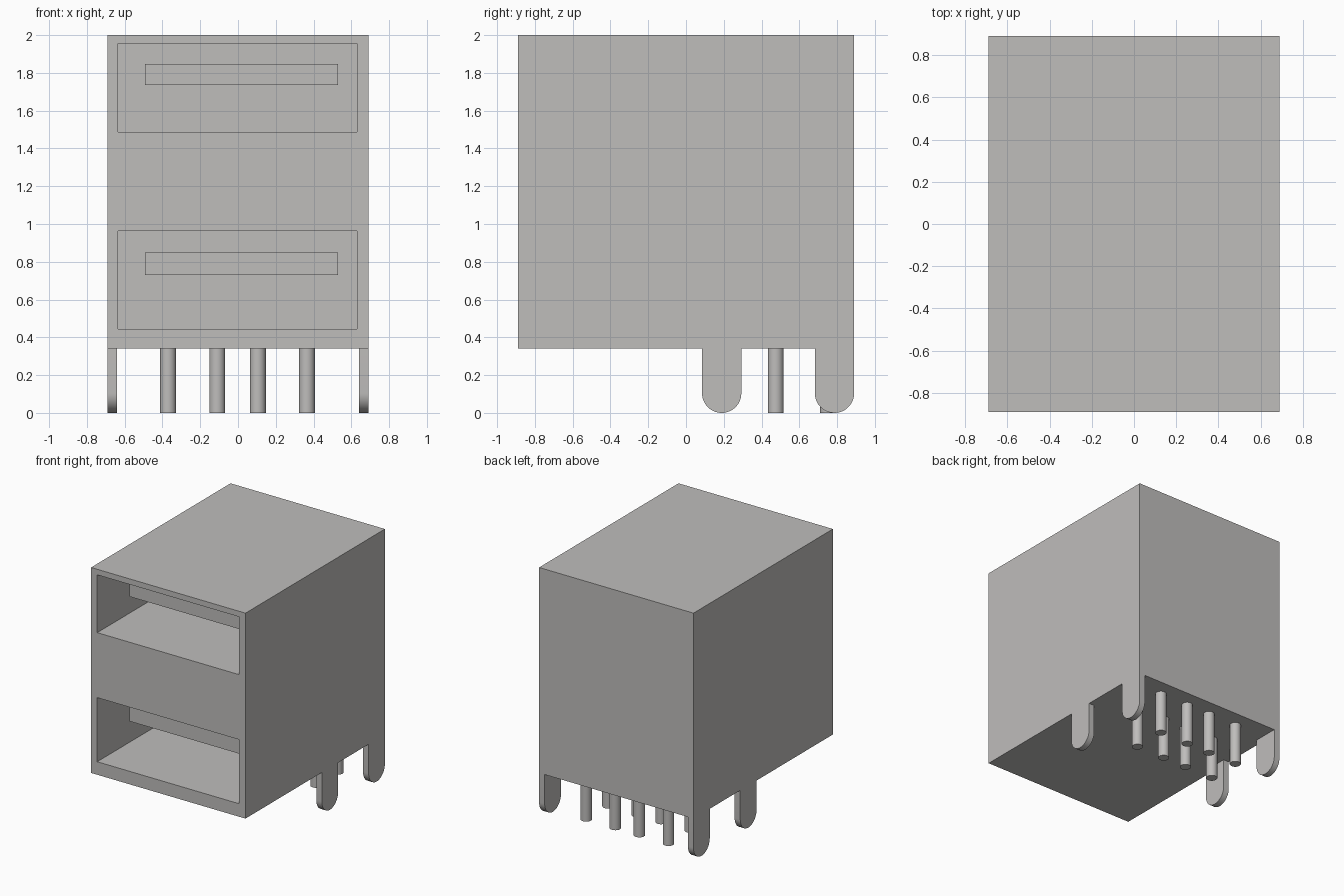
import bpy, bmesh, math

if "Cube" in bpy.data.objects:
    bpy.data.objects.remove(bpy.data.objects["Cube"], do_unlink=True)

grey = bpy.data.materials.new("metal grey")
grey.use_nodes = True
colour = (0.52, 0.51, 0.50, 1)
grey.diffuse_color = colour
bsdf = next(n for n in grey.node_tree.nodes if n.type == "BSDF_PRINCIPLED")
bsdf.inputs["Base Color"].default_value = colour

HALF_X, HALF_Y = 0.69, 0.89
BASE, TOP = 0.34, 2.0
CAVITY_BACK = 0.1


def add_object(name, bm):
    bmesh.ops.recalc_face_normals(bm, faces=bm.faces)
    mesh = bpy.data.meshes.new(name)
    bm.to_mesh(mesh)
    bm.free()
    mesh.materials.append(grey)
    obj = bpy.data.objects.new(name, mesh)
    bpy.context.collection.objects.link(obj)
    return obj


def box(name, xs, ys, zs):
    bm = bmesh.new()
    bmesh.ops.create_cube(bm, size=1)
    for v in bm.verts:
        v.co = [(r[0] + r[1]) / 2 + c * (r[1] - r[0]) for c, r in zip(v.co, (xs, ys, zs))]
    return add_object(name, bm)


def smooth(obj):
    bpy.ops.object.select_all(action="DESELECT")
    obj.select_set(True)
    bpy.context.view_layer.objects.active = obj
    bpy.ops.object.shade_smooth_by_angle(angle=math.radians(35))


# Housing with two sockets, each holding a contact tongue
housing = box("housing", (-HALF_X, HALF_X), (-HALF_Y, HALF_Y), (BASE, TOP))
sockets = {"lower": ((0.445, 0.963), (0.73, 0.848)),
           "upper": ((1.488, 1.955), (1.737, 1.848))}
for level, (opening, tongue) in sockets.items():
    cutter = box(level + "_socket_cutter", (-0.635, 0.63), (-1.1, CAVITY_BACK), opening)
    cutter.hide_render = True
    bpy.context.view_layer.objects.active = housing
    cut = housing.modifiers.new("socket", "BOOLEAN")
    cut.operation = "DIFFERENCE"
    cut.solver = "EXACT"
    cut.object = cutter
    bpy.ops.object.modifier_apply(modifier=cut.name)
    bpy.data.objects.remove(cutter, do_unlink=True)
    box(level + "_tongue", (-0.493, 0.53), (-0.68, CAVITY_BACK), tongue)

# Rounded mounting tabs along both sides
TAB_R, TAB_T = 0.104, 0.05
for side, sign in (("left", 1), ("right", -1)):
    for place, y in (("front", 0.189), ("rear", HALF_Y - TAB_R)):
        bm = bmesh.new()
        outline = [(y - TAB_R, BASE)]
        for i in range(25):
            a = math.pi * (1 + i / 24)
            outline.append((y + TAB_R * math.cos(a), TAB_R + TAB_R * math.sin(a)))
        outline.append((y + TAB_R, BASE))
        face = bm.faces.new([bm.verts.new((sign * HALF_X, py, pz)) for py, pz in outline])
        new = bmesh.ops.extrude_face_region(bm, geom=[face])["geom"]
        for v in new:
            if isinstance(v, bmesh.types.BMVert):
                v.co.x -= sign * TAB_T
        # keep the outer cap that the extrusion may discard
        bmesh.ops.holes_fill(bm, edges=[e for e in bm.edges if e.is_boundary], sides=0)
        smooth(add_object(f"{place}_{side}_tab", bm))

# Two rows of solder pins
for row, y in (("front", 0.475), ("rear", 0.752)):
    for n, x in enumerate((-0.37, -0.11, 0.105, 0.365), 1):
        bm = bmesh.new()
        bmesh.ops.create_cone(bm, cap_ends=True, segments=32, radius1=0.042,
                              radius2=0.042, depth=BASE)
        bmesh.ops.translate(bm, verts=bm.verts, vec=(x, y, BASE / 2))
        smooth(add_object(f"{row}_pin_{n}", bm))
